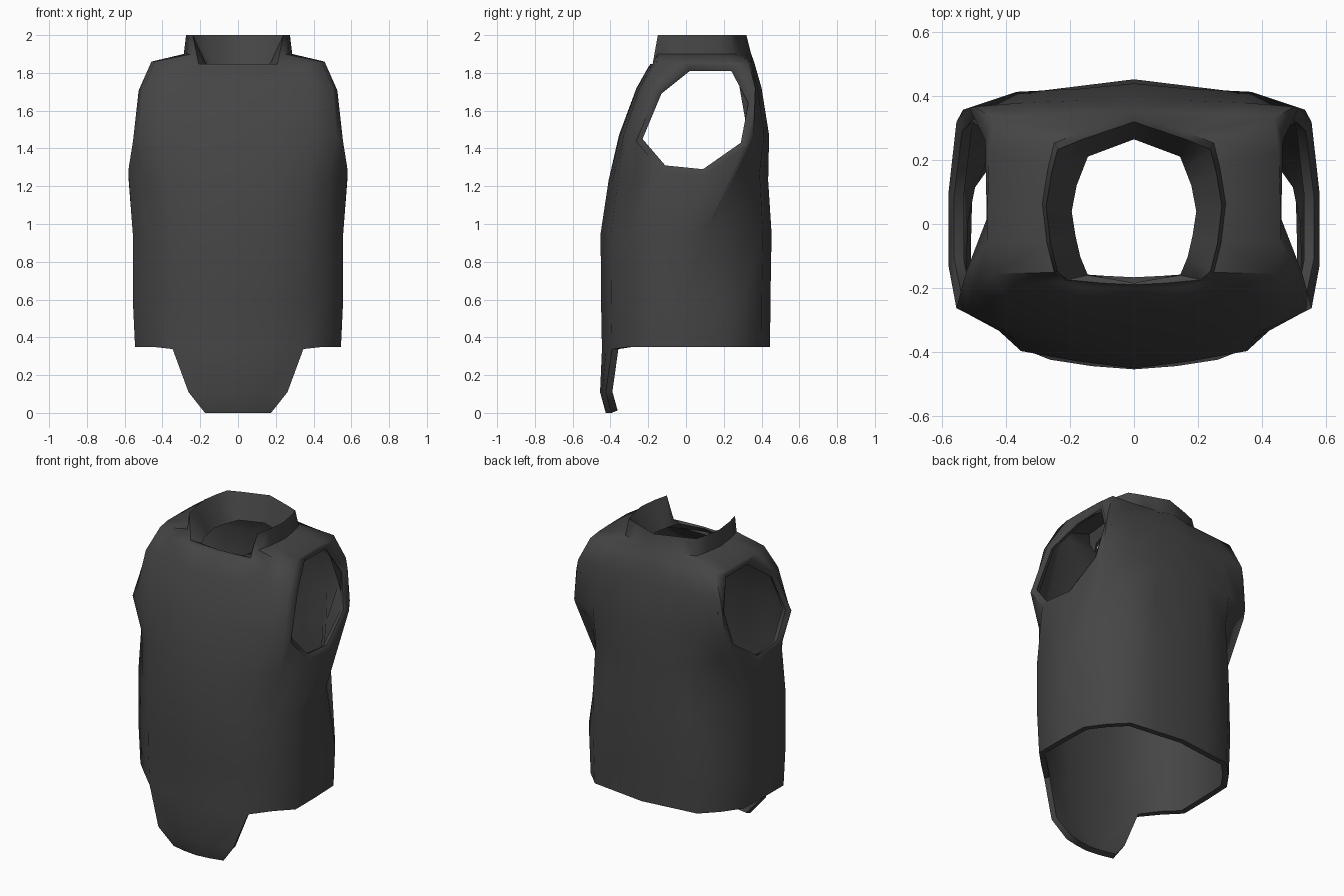
import bpy, bmesh, math

if "Cube" in bpy.data.objects:
    bpy.data.objects.remove(bpy.data.objects["Cube"])

# Half plan outlines, front centre -> side -> back centre: (x / half width, depth fraction)
ROUND = [(0, 0), (.32, .025), (.635, .06), (.83, .17), (1, .275), (1, .5),
         (.985, .715), (.84, .84), (.66, .95), (.33, .975), (0, 1)]
BOXY = [(0, 0), (.36, .005), (.76, .025), (.96, .08), (1, .25), (1, .5),
        (.99, .75), (.96, .95), (.66, .97), (.3, .98), (0, 1)]
COLLAR = [(0, 0), (.36, .01), (.76, .03), (.87, .08), (.95, .25), (1, .48),
          (.94, .68), (.87, .83), (.6, .89), (.3, .945), (0, 1)]
NECK = [(0, 0), (.37, .03), (.74, .055), (.86, .18), (.94, .33), (1, .5),
        (.92, .68), (.83, .78), (.74, .88), (.37, .94), (0, 1)]
SHAPES = [ROUND, BOXY, COLLAR, NECK, NECK]

# Rows: z, half width, front y, back y, shape (blended between outlines), drop of the front centre
ROWS = [(.35, .545, -.445, .445, 0, .012),
        (.60, .557, -.45, .447, 0, 0),
        (.95, .557, -.452, .453, 0, 0),
        (1.23, .583, -.41, .435, .05, 0),
        (1.47, .555, -.355, .44, .85, 0),
        (1.72, .522, -.262, .40, 1, 0),
        (1.86, .458, -.20, .36, 1, .03),
        (1.90, .287, -.195, .345, 2, .065),
        (2.00, .275, -.19, .32, 2, .152),
        (1.845, .195, -.185, .265, 3, .005)]

# Armhole octagon (x, y, z), starting at the lower front corner
HOLE = [(.575, -.11, 1.31), (.575, .09, 1.29), (.55, .29, 1.43), (.51, .33, 1.64),
        (.46, .24, 1.81), (.455, .02, 1.81), (.52, -.13, 1.69), (.55, -.23, 1.45)]
HOLE_CELLS = [(3, 4), (3, 5), (3, 6), (4, 6), (5, 6), (5, 5), (5, 4), (4, 4)]

# Hollow under the shoulder blades and at the waist
TWEAKS = {(2, 6): (.53, .13, 1.0), (2, 7): (.445, .25, 1.0), (3, 7): (.455, .29, 1.32),
          (3, 8): (.36, .39, 1.27), (4, 7): (.535, .358, 1.46)}

bm = bmesh.new()
grid = []
for z, w, yf, yb, s, drop in ROWS:
    k, b = int(s), s - int(s)
    row = []
    for p, q, c in zip(SHAPES[k], SHAPES[k + 1], range(11)):
        u = p[0] * (1 - b) + q[0] * b
        t = p[1] * (1 - b) + q[1] * b
        # Front of the collar is open: its middle drops to the neckline
        row.append(bm.verts.new((u * w, yf + t * (yb - yf), z - (drop if c < 3 else 0))))
    grid.append(row)
for (r, c), co in TWEAKS.items():
    grid[r][c].co = co

# Snap the 3x3 block of the side grid to the outer armhole rim
for (r, c), (x, y, z) in zip(HOLE_CELLS, HOLE):
    grid[r][c].co = (x + .006, .05 + (y - .05) * 1.12, 1.55 + (z - 1.55) * 1.12)

# Torso, shoulder, collar and neck lining faces, leaving the armhole open
for r in range(len(ROWS) - 1):
    for c in range(10):
        if r in (3, 4) and c in (4, 5):
            continue
        bm.faces.new((grid[r][c], grid[r][c + 1], grid[r + 1][c + 1], grid[r + 1][c]))

# Armhole rim
inner = [bm.verts.new((x - .012, y, z)) for x, y, z in HOLE]
for i, (r, c) in enumerate(HOLE_CELLS):
    j = (i + 1) % 8
    r2, c2 = HOLE_CELLS[j]
    bm.faces.new((grid[r][c], grid[r2][c2], inner[j], inner[i]))

# Hanging front flap
upper = grid[0][:3]
for z, w, y in [(.11, .262, -.455), (.0, .175, -.425)]:
    lower = [bm.verts.new((w * k / 2, y + (0, .01, .03)[k], z)) for k in range(3)]
    for k in range(2):
        bm.faces.new((lower[k], lower[k + 1], upper[k + 1], upper[k]))
    upper = lower
bm.verts.remove(grid[4][5])

mesh = bpy.data.meshes.new("vest")
bm.to_mesh(mesh)
bm.free()
vest = bpy.data.objects.new("vest", mesh)
bpy.context.collection.objects.link(vest)
bpy.context.view_layer.objects.active = vest
vest.select_set(True)

# Mirror to the left side and thicken inwards
mirror = vest.modifiers.new("mirror", 'MIRROR')
mirror.use_clip = True
shell = vest.modifiers.new("thickness", 'SOLIDIFY')
shell.thickness = .036
shell.offset = -1
for name in ("mirror", "thickness"):
    bpy.ops.object.modifier_apply(modifier=name)
bpy.ops.object.shade_smooth_by_angle(angle=math.radians(55))

# Dark grey cloth
cloth = bpy.data.materials.new("dark grey cloth")
cloth.diffuse_color = (.06, .06, .06, 1)
cloth.use_nodes = True
cloth.node_tree.nodes["Principled BSDF"].inputs["Base Color"].default_value = cloth.diffuse_color
mesh.materials.append(cloth)

# Rest the flap exactly on the ground
low = min(v.co.z for v in mesh.vertices)
for v in mesh.vertices:
    v.co.z -= low
